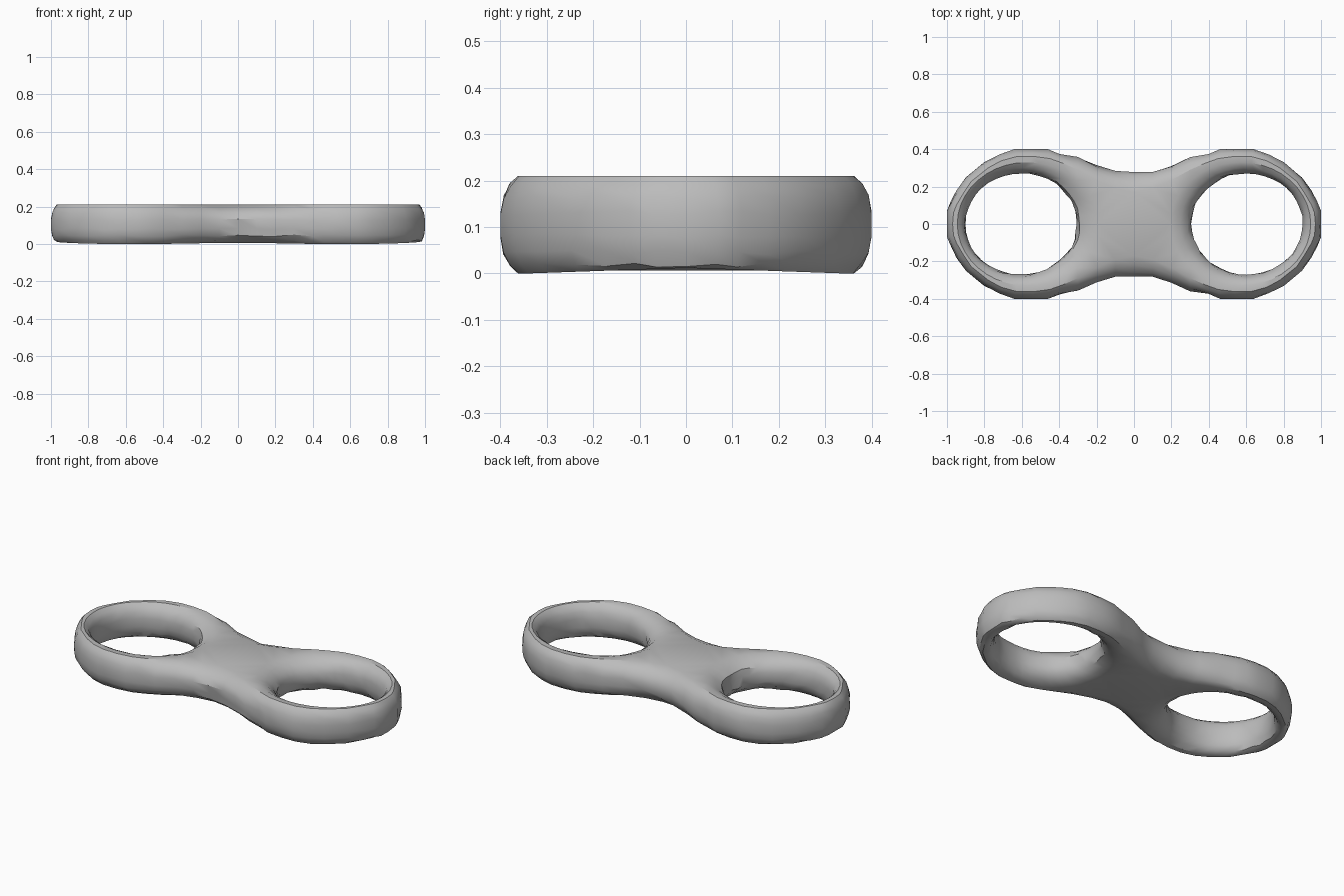
import bpy, bmesh, math, random

random.seed(4)
cube = bpy.data.objects.get("Cube")
if cube:
    bpy.data.objects.remove(cube, do_unlink=True)

mat = bpy.data.materials.new("plain grey")
mat.use_nodes = True
grey = (0.5, 0.5, 0.5, 1)
mat.diffuse_color = grey
mat.node_tree.nodes["Principled BSDF"].inputs["Base Color"].default_value = grey

# Quarter outlines: widest line at mid height, and the edge of the flat faces
WIDE = [(0, .28), (.1, .285), (.2, .315), (.3, .36), (.4, .378), (.46, .4), (.54, .4),
        (.64, .4), (.72, .372), (.8, .332), (.9, .25), (.95, .18), (.98, .12), (1, .07), (1, 0)]
FLAT = [(0, .17), (.1, .19), (.2, .235), (.3, .29), (.38, .325), (.45, .35), (.54, .362),
        (.63, .36), (.71, .338), (.78, .30), (.87, .228), (.915, .16), (.95, .1), (.965, .06), (.97, 0)]
# Height and how far the wall bulges from the flat edge to the widest line
LEVELS = [(0, 0), (.018, .5), (.045, .85), (.08, 1), (.13, 1), (.165, .85), (.192, .5), (.21, 0)]


def full_loop(quarter):
    """Mirror a quarter outline into a closed loop."""
    half = quarter + [(x, -y) for x, y in quarter[-2::-1]]
    return half + [(-x, y) for x, y in half[-2:0:-1]]


def hole_loop(side, cx, rx, ry, n=40):
    return [(side * (cx + rx * math.cos(math.tau * i / n)), ry * math.sin(math.tau * i / n))
            for i in range(n)]


def wall(bm, flat, wide):
    """Rounded, slightly uneven wall; returns its bottom and top edge loops."""
    rings = []
    for z, w in LEVELS:
        ring = []
        for (fx, fy), (wx, wy) in zip(flat, wide):
            exact = w in (0, 1) and (w == 0 or abs(wx) == 1 or abs(wy) == .4)
            k = w if exact else w * random.uniform(.88, 1)
            dz = 0 if w == 0 else random.uniform(-.005, .005)
            ring.append(bm.verts.new((fx + (wx - fx) * k, fy + (wy - fy) * k, z + dz)))
        rings.append(ring)
    n = len(flat)
    for a, b in zip(rings, rings[1:]):
        for i in range(n):
            j = (i + 1) % n
            bm.faces.new((a[i], a[j], b[j], b[i]))
    return [[bm.edges.get((r[i], r[(i + 1) % n])) for i in range(n)] for r in (rings[0], rings[-1])]


bm = bmesh.new()
# Outer wall, then the walls of the two finger holes
loops = [wall(bm, full_loop(FLAT), full_loop(WIDE))]
for side in (1, -1):
    loops.append(wall(bm, hole_loop(side, .57, .375, .33), hole_loop(side, .605, .295, .268)))

# Flat bottom and top faces
for k, normal in ((0, (0, 0, -1)), (1, (0, 0, 1))):
    edges = [e for pair in loops for e in pair[k]]
    bmesh.ops.triangle_fill(bm, use_beauty=True, use_dissolve=False, edges=edges, normal=normal)

# Underside rises slightly towards the middle
for v in bm.verts:
    if v.co.z < .001:
        v.co.z = max(0, .012 * (1 - abs(v.co.y) / .34))
bmesh.ops.recalc_face_normals(bm, faces=bm.faces[:])

mesh = bpy.data.meshes.new("double_ring_link")
bm.to_mesh(mesh)
bm.free()
mesh.materials.append(mat)
link = bpy.data.objects.new("double_ring_link", mesh)
bpy.context.collection.objects.link(link)
bpy.ops.object.select_all(action='DESELECT')
link.select_set(True)
bpy.context.view_layer.objects.active = link
bpy.ops.object.shade_smooth_by_angle(angle=math.radians(32))
